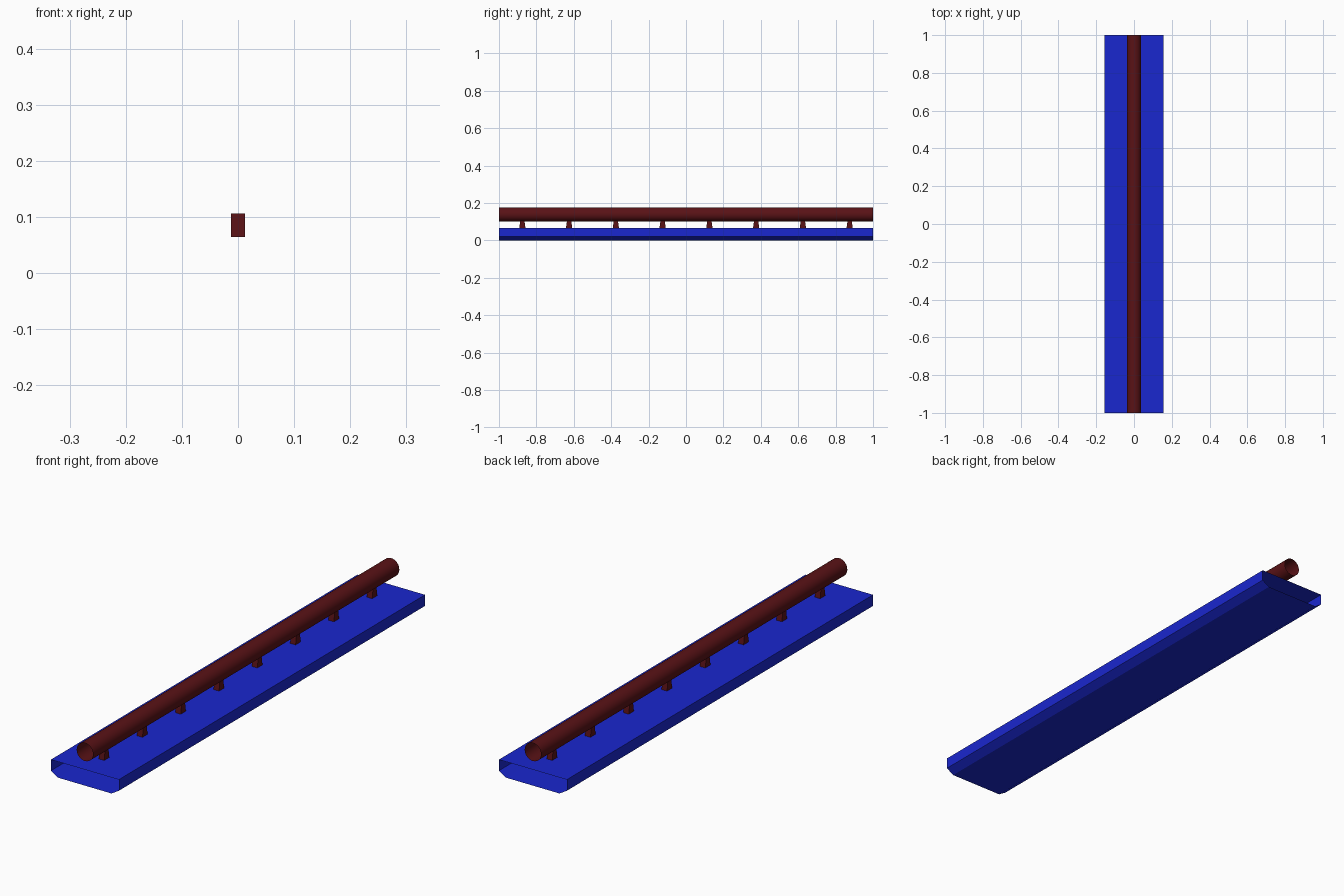
import bpy, math

if "Cube" in bpy.data.objects:
    bpy.data.objects.remove(bpy.data.objects["Cube"])

def material(name, color):
    m = bpy.data.materials.new(name)
    m.diffuse_color = color
    m.use_nodes = True
    m.node_tree.nodes["Principled BSDF"].inputs["Base Color"].default_value = m.diffuse_color
    return m

BLUE = material("blue_paint", (0.01, 0.02, 0.62, 1))
RED = material("dark_red_metal", (0.10, 0.006, 0.008, 1))

def add_mesh(name, verts, faces, mat):
    me = bpy.data.meshes.new(name)
    me.from_pydata(verts, [], faces)
    me.materials.append(mat)
    ob = bpy.data.objects.new(name, me)
    bpy.context.collection.objects.link(ob)
    return ob

def open_extrusion(name, profile, mat):
    """Sweep a counter-clockwise (x, z) outline along y, leaving the ends open."""
    n = len(profile)
    verts = [(x, y, z) for y in (-1, 1) for x, z in profile]
    faces = [(i, i + n, (i + 1) % n + n, (i + 1) % n)  for i in range(n)]
    return add_mesh(name, verts, faces, mat)

# Hollow base with chamfered lower edges
half = [(0.122, 0), (0.155, 0.02), (0.155, 0.066)]
open_extrusion("base", half + [(-x, z) for x, z in reversed(half)], BLUE)

# Open-ended rail tube
N, R, CZ = 24, 0.0375, 0.139
ring = [(R * math.cos(2 * math.pi * i / N), CZ + R * math.sin(2 * math.pi * i / N))
        for i in range(N)]
rail = open_extrusion("rail_tube", ring, RED)
rail.data.shade_smooth()

# Tapered supports between base and tube
def support(i, y):
    w, lower, upper, z0, z1 = 0.0125, 0.017, 0.011, 0.064, 0.106
    verts = [(sx * w, y + sy * d, z) for z, d in ((z0, lower), (z1, upper))
             for sx, sy in ((-1, -1), (1, -1), (1, 1), (-1, 1))]
    faces = [(3, 2, 1, 0), (4, 5, 6, 7)]
    faces += [(k, (k + 1) % 4, (k + 1) % 4 + 4, k + 4) for k in range(4)]
    add_mesh(f"support_{i + 1}", verts, faces, RED)

for i in range(8):
    support(i, -0.875 + 0.25 * i)
